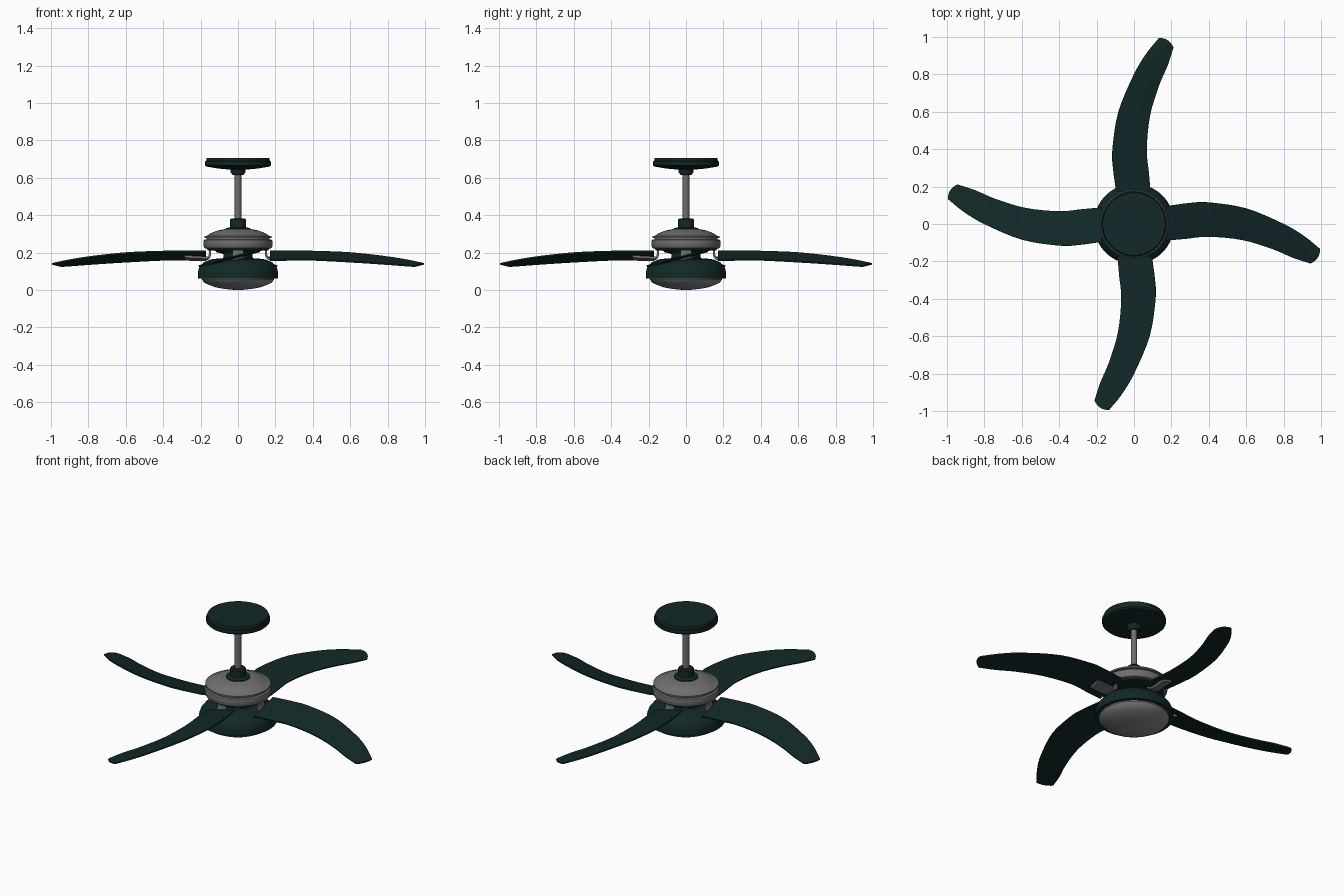
import bpy, bmesh, math
from mathutils import Matrix, Vector

if "Cube" in bpy.data.objects:
    bpy.data.objects.remove(bpy.data.objects["Cube"])


def material(name, rgb):
    m = bpy.data.materials.new(name)
    m.diffuse_color = (*rgb, 1)
    m.use_nodes = True
    m.node_tree.nodes["Principled BSDF"].inputs["Base Color"].default_value = m.diffuse_color
    return m


DARK = material("dark green", (0.006, 0.021, 0.021))
GREY = material("metal grey", (0.16, 0.16, 0.165))
GLASS = material("lamp grey", (0.24, 0.24, 0.24))


def finish(name, bm, mat, thickness=0, angle=35):
    """Turn a bmesh into a smooth-shaded object, thickened if asked."""
    bmesh.ops.remove_doubles(bm, verts=bm.verts, dist=1e-5)
    bmesh.ops.recalc_face_normals(bm, faces=bm.faces)
    me = bpy.data.meshes.new(name)
    bm.to_mesh(me)
    bm.free()
    me.materials.append(mat)
    ob = bpy.data.objects.new(name, me)
    bpy.context.collection.objects.link(ob)
    bpy.ops.object.select_all(action='DESELECT')
    ob.select_set(True)
    bpy.context.view_layer.objects.active = ob
    if thickness:
        mod = ob.modifiers.new("thickness", 'SOLIDIFY')
        mod.thickness = thickness
        mod.offset = 0
        bpy.ops.object.modifier_apply(modifier=mod.name)
    bpy.ops.object.shade_smooth_by_angle(angle=math.radians(angle))
    return ob


def grid(bm, rows, closed=False):
    """Skin a list of equally long point rows."""
    vs = [[bm.verts.new(p) for p in row] for row in rows]
    pairs = list(zip(vs, vs[1:])) + ([(vs[-1], vs[0])] if closed else [])
    for a, b in pairs:
        for i in range(len(a) - 1):
            bm.faces.new((a[i], a[i + 1], b[i + 1], b[i]))


def lathe(name, profile, mat, n=64):
    """Revolve (radius, z) points around the z axis."""
    bm = bmesh.new()
    rows = []
    for k in range(n):
        c, s = math.cos(2 * math.pi * k / n), math.sin(2 * math.pi * k / n)
        rows.append([(r * c, r * s, z) for r, z in profile])
    grid(bm, rows, closed=True)
    # collapse the pole points before degenerate faces remain
    bmesh.ops.remove_doubles(bm, verts=bm.verts, dist=1e-5)
    return finish(name, bm, mat)


def smooth_path(pts, steps=4):
    """Catmull-Rom interpolation through vectors."""
    p = [2 * pts[0] - pts[1]] + pts + [2 * pts[-1] - pts[-2]]
    out = []
    for i in range(1, len(p) - 2):
        a, b, c, d = p[i - 1:i + 3]
        for k in range(steps):
            t = k / steps
            out.append(0.5 * (2 * b + (c - a) * t + (2 * a - 5 * b + 4 * c - d) * t * t
                              + (3 * b - a - 3 * c + d) * t ** 3))
    return out + [pts[-1]]


# Ceiling canopy, ball socket and rod
lathe("ceiling_canopy", [(0, .706), (.168, .706), (.17, .69), (.176, .688), (.176, .668),
                         (.168, .66), (.11, .65), (.045, .644), (0, .644)], DARK)
lathe("rod_socket", [(0, .65), (.042, .65), (.04, .63), (.028, .614), (0, .614)], DARK, 32)
lathe("down_rod", [(0, .64), (.018, .64), (.018, .33), (0, .33)], GREY, 32)
lathe("rod_collar", [(0, .383), (.036, .383), (.043, .376), (.043, .335), (.066, .33),
                     (.068, .315), (0, .315)], DARK, 48)

# Motor housing with dome, rim, groove and band
lathe("motor_housing", [(0, .325), (.075, .325), (.11, .318), (.145, .304), (.168, .289),
                        (.18, .288), (.18, .279), (.168, .277), (.168, .271), (.182, .268),
                        (.184, .26), (.184, .235), (.178, .224), (.165, .22), (0, .22)], GREY)
lathe("motor_base", [(0, .222), (.165, .222), (.162, .212), (.09, .208), (0, .208)], DARK)

# Neck, lamp holder and lamp
lathe("lamp_neck", [(0, .21), (.09, .21), (.078, .195), (.078, .175), (.09, .16), (0, .16)], DARK)
lathe("lamp_holder", [(0, .168), (.11, .168), (.15, .163), (.185, .147), (.207, .12),
                      (.215, .095), (.215, .062), (.192, .062), (.188, .07), (0, .07)], DARK)
lathe("lamp_bowl", [(0, .07), (.194, .07), (.193, .055), (.18, .04), (.155, .027), (.12, .015),
                    (.08, .007), (.04, .002), (0, 0)], GLASS)

# Blade edges: (x, y, z) along the leading edge and the trailing edge
LEAD = [(.17, .095, .207), (.3, .112, .207), (.4, .115, .206), (.6, .083, .198),
        (.8, .0, .176), (.91, -.065, .158), (.995, -.133, .14)]
TRAIL = [(.17, -.088, .16), (.28, -.078, .161), (.4, -.067, .161), (.58, -.085, .152),
         (.74, -.133, .142), (.85, -.18, .134), (.943, -.21, .127)]


def blade(name, turn):
    bm = bmesh.new()
    lead = smooth_path([Vector(p) for p in LEAD])
    trail = smooth_path([Vector(p) for p in TRAIL])
    rows = []
    for i, (a, b) in enumerate(zip(lead, trail)):
        row = []
        for k in range(9):
            t = k / 8
            p = a.lerp(b, t)
            p.z += .012 * t * (1 - t)                       # slight camber
            if i == len(lead) - 1:
                p += Vector((.013, -.009, 0)) * 4 * t * (1 - t)   # rounded tip
            row.append(p)
        rows.append(row)
    grid(bm, rows)
    bm.transform(turn)
    return finish(name, bm, DARK, .008)


# Hooked bracket: drops from the motor, then runs out under the tilted blade
HOOK = [(.15, .222), (.15, .19), (.153, .178), (.162, .171), (.18, .169), (.2, .17), (.285, .174)]


def bracket(name, turn):
    bm = bmesh.new()
    rows = []
    for r, z in HOOK:
        tilt = .26 * min(1, max(0, (r - .15) / .04))
        rows.append([(r, y, z + tilt * (y - .01)) for y in (-.03, 0, .03)])
    grid(bm, rows)
    bm.transform(turn)
    return finish(name, bm, GREY, .012)


for i in range(4):
    turn = Matrix.Rotation(i * math.pi / 2, 4, 'Z')
    blade(f"blade_{i + 1}", turn)
    bracket(f"blade_bracket_{i + 1}", turn)
